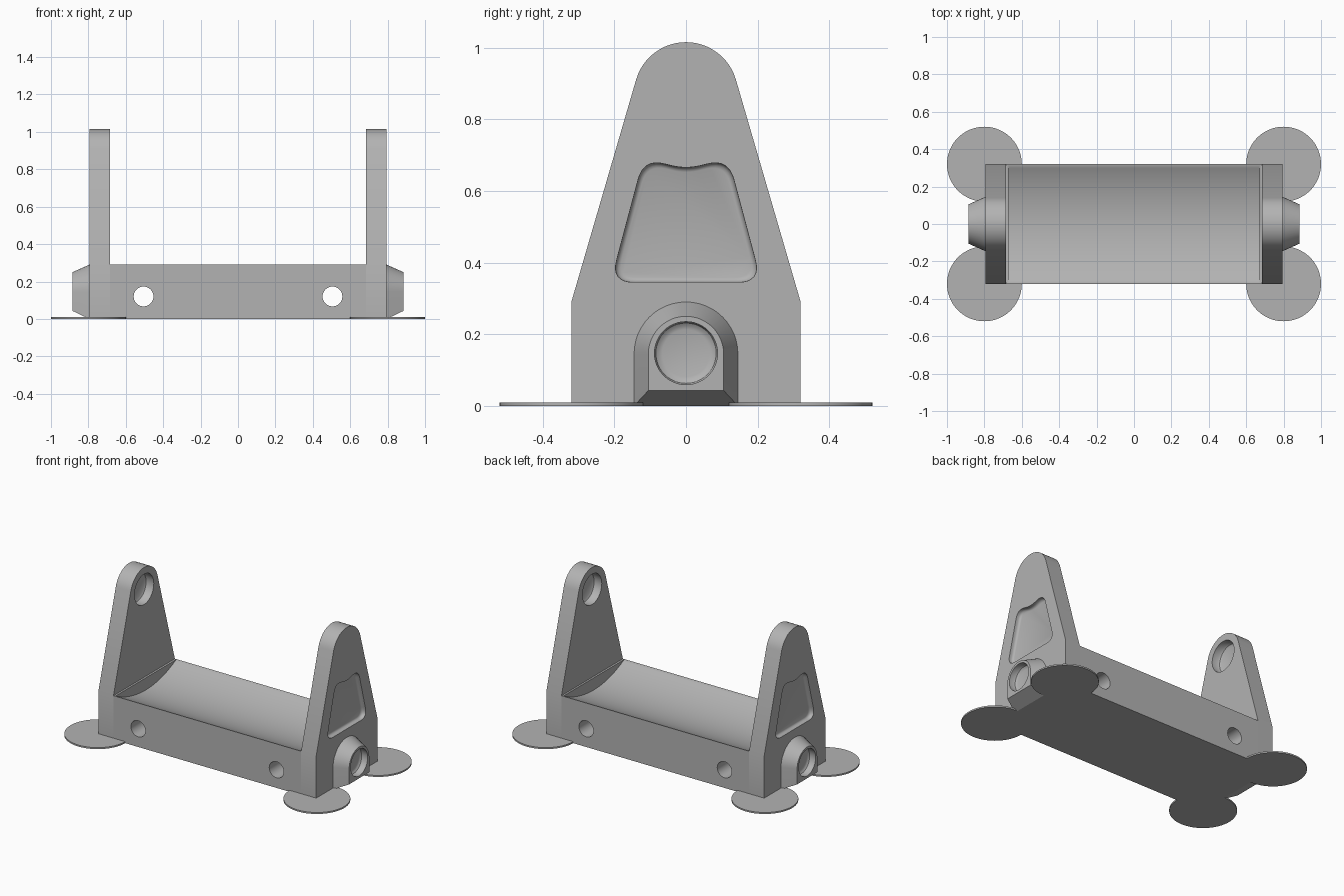
import bpy, bmesh, math
from mathutils import Vector

if "Cube" in bpy.data.objects:
    bpy.data.objects.remove(bpy.data.objects["Cube"], do_unlink=True)

grey = bpy.data.materials.new("plastic grey")
grey.use_nodes = True
GREY = (0.45, 0.45, 0.45, 1)
grey.diffuse_color = GREY
grey.node_tree.nodes["Principled BSDF"].inputs["Base Color"].default_value = GREY

BODY_Y, DECK_Z, IN_X, OUT_X, BOSS_X = 0.32, 0.29, 0.685, 0.795, 0.885
AXLE_Z, SPOOL_R = 0.87, 0.66


def loft(name, rings, axis="x"):
    """Solid through rings of (position along axis, outline of 2D points)."""
    place = {"x": lambda t, a, b: (t, a, b),
             "y": lambda t, a, b: (a, t, b),
             "z": lambda t, a, b: (a, b, t)}[axis]
    bm = bmesh.new()
    loops = [[bm.verts.new(place(t, a, b)) for a, b in pts] for t, pts in rings]
    n = len(loops[0])
    for lo, hi in zip(loops, loops[1:]):
        for i in range(n):
            j = (i + 1) % n
            bm.faces.new((lo[i], lo[j], hi[j], hi[i]))
    bm.faces.new(loops[0])
    bm.faces.new(loops[-1])
    bmesh.ops.recalc_face_normals(bm, faces=bm.faces)
    mesh = bpy.data.meshes.new(name)
    bm.to_mesh(mesh)
    bm.free()
    mesh.materials.append(grey)
    ob = bpy.data.objects.new(name, mesh)
    bpy.context.collection.objects.link(ob)
    return ob


def arc(cx, cy, r, start, end, steps):
    angles = [math.radians(start + (end - start) * i / steps) for i in range(steps + 1)]
    return [(cx + r * math.cos(a), cy + r * math.sin(a)) for a in angles]


def circle(cx, cy, r, n=48):
    return arc(cx, cy, r, 0, 360, n)[:-1]


def rounded(corners, steps=8):
    """Polygon whose corners (y, z, cut length) are softened into curves."""
    out = []
    for i, (a, b, cut) in enumerate(corners):
        v = Vector((a, b))
        p = Vector(corners[i - 1][:2])
        q = Vector(corners[(i + 1) % len(corners)][:2])
        s, e = v + (p - v).normalized() * cut, v + (q - v).normalized() * cut
        for k in range(steps + 1):
            t = k / steps
            out.append(tuple(s * (1 - t) ** 2 + v * 2 * t * (1 - t) + e * t * t))
    return out


def scaled(pts, f, cy, cz):
    return [(cy + (y - cy) * f, cz + (z - cz) * f) for y, z in pts]


def select(ob):
    bpy.ops.object.select_all(action="DESELECT")
    ob.select_set(True)
    bpy.context.view_layer.objects.active = ob


def carve(ob, *cutters):
    select(ob)
    for cutter in cutters:
        cutter.hide_render = True
        mod = ob.modifiers.new("cut", "BOOLEAN")
        mod.operation, mod.solver, mod.object = "DIFFERENCE", "EXACT", cutter
        bpy.ops.object.modifier_apply(modifier=mod.name)
        bpy.data.objects.remove(cutter, do_unlink=True)


def finish(ob):
    select(ob)
    bpy.ops.object.shade_smooth_by_angle(angle=math.radians(30))


# Base block with a spool trough and two cross holes
block = [(-BODY_Y, 0), (BODY_Y, 0), (BODY_Y, DECK_Z), (-BODY_Y, DECK_Z)]
base = loft("base", [(-IN_X, block), (IN_X, block)])
spool = circle(0, AXLE_Z, SPOOL_R, 160)
cuts = [loft("trough_cutter", [(-0.672, spool), (0.672, spool)])]
for x in (-0.505, 0.505):
    ring = circle(x, 0.12, 0.053, 32)
    cuts.append(loft("cross_hole_cutter", [(-0.5, ring), (0.5, ring)], "y"))
carve(base, *cuts)
finish(base)

# Outlines shared by both ends
tower_shape = ([(-BODY_Y, 0), (BODY_Y, 0), (BODY_Y, DECK_Z)]
               + arc(0, AXLE_Z, 0.145, 16.2, 163.8, 24) + [(-BODY_Y, DECK_Z)])
pocket_shape = rounded([(-0.21, 0.345, 0.065), (0.21, 0.345, 0.065), (0.118, 0.69, 0.06),
                        (0, 0.66, 0.045), (-0.118, 0.69, 0.06)])


def arch(r, bottom):
    return [(-r, bottom), (r, bottom)] + arc(0, 0.145, r, 0, 180, 24)


for side, s in (("left", 1), ("right", -1)):
    # Upright with a soft-edged outer pocket and a blind axle socket inside
    tower = loft(side + "_upright", [(s * IN_X, tower_shape), (s * OUT_X, tower_shape)])
    pocket = loft("pocket_cutter", [
        (s * (OUT_X - d), scaled(pocket_shape, f, 0, 0.5))
        for d, f in ((-0.02, 1), (0.015, 1), (0.022, 0.985), (0.027, 0.96), (0.03, 0.92))])
    socket = loft("socket_cutter", [
        (s * (IN_X + d), circle(0, AXLE_Z, r))
        for d, r in ((-0.02, 0.1), (0.04, 0.1), (0.052, 0.094), (0.06, 0.08))])
    carve(tower, pocket, socket)
    finish(tower)

    # Tapered boss with a rounded blind recess
    boss = loft(side + "_boss", [(s * OUT_X, arch(0.145, 0)), (s * BOSS_X, arch(0.105, 0.043))])
    recess = loft("recess_cutter", [
        (s * (BOSS_X - d), circle(0, 0.147, r))
        for d, r in ((-0.02, 0.088), (0.03, 0.088), (0.041, 0.084), (0.047, 0.076), (0.05, 0.066))])
    carve(boss, recess)
    finish(boss)

    # Thin round feet under the corners
    for end, e in (("front", -1), ("back", 1)):
        disc = circle(s * 0.8, e * BODY_Y, 0.2, 64)
        finish(loft(f"{side}_{end}_foot", [(0, disc), (0.01, disc)], "z"))
